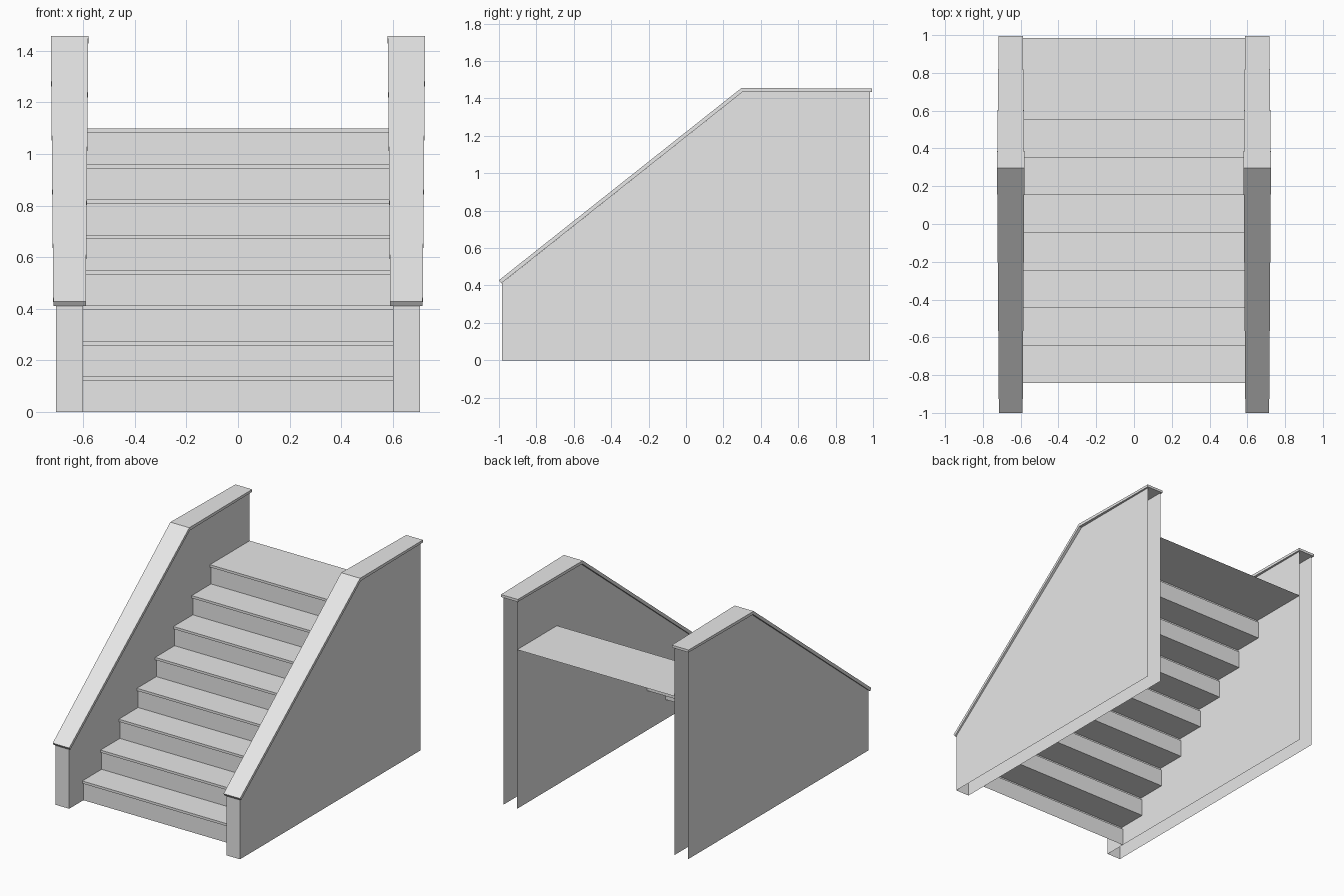
import bpy
import bmesh
from mathutils import Vector

cube = bpy.data.objects.get("Cube")
if cube:
    bpy.data.objects.remove(cube, do_unlink=True)

grey = bpy.data.materials.new("light_grey")
grey.use_nodes = True
colour = (0.8, 0.8, 0.8, 1)
grey.diffuse_color = colour
grey.node_tree.nodes["Principled BSDF"].inputs["Base Color"].default_value = colour


def finish(name, bm):
    """Turn a bmesh into a named grey object."""
    mesh = bpy.data.meshes.new(name)
    bm.to_mesh(mesh)
    bm.free()
    mesh.materials.append(grey)
    obj = bpy.data.objects.new(name, mesh)
    bpy.context.collection.objects.link(obj)
    return obj


# Staircase: one folded sheet of risers, nosings and treads
STEPS, RISE, RUN = 8, 0.1373, 0.199
FRONT, NOSE, LIP = -0.842, 0.012, 0.017
HALF_WIDTH, BACK = 0.6, 0.985
profile = [(FRONT + NOSE, 0)]
for i in range(STEPS):
    y, z = FRONT + i * RUN, (i + 1) * RISE
    end = BACK if i == STEPS - 1 else y + RUN + NOSE
    profile += [(y + NOSE, z - LIP), (y, z - LIP), (y, z), (end, z)]
bm = bmesh.new()
rows = [[bm.verts.new((x, y, z)) for x in (-HALF_WIDTH, HALF_WIDTH)] for y, z in profile]
for a, b in zip(rows, rows[1:]):
    bm.faces.new((a[0], a[1], b[1], b[0]))
finish("stair_steps", bm)


def side_wall(name, side):
    """Hollow wall: two side sheets and a front panel, open below and behind."""
    outline = [(-BACK, 0), (-BACK, 0.413), (0.303, 1.435), (BACK, 1.435), (BACK, 0)]
    bm = bmesh.new()
    inner, outer = [[bm.verts.new((side * x, y, z)) for y, z in outline] for x in (0.6, 0.705)]
    bm.faces.new(inner if side > 0 else inner[::-1])
    bm.faces.new(outer[::-1] if side > 0 else outer)
    panel = (inner[0], outer[0], outer[1], inner[1])
    bm.faces.new(panel if side > 0 else panel[::-1])
    finish(name, bm)


def handrail(name, side):
    """Thin sloping cap, slightly wider at the bend."""
    centre = 0.6525
    stations = [  # top point, bottom point, half width
        ((-1.0, 0.428), (-0.988, 0.411), 0.063),
        ((0.297, 1.456), (0.303, 1.435), 0.0725),
        ((0.995, 1.452), (0.995, 1.435), 0.064),
    ]
    bm = bmesh.new()
    rings = []
    for top, bottom, half in stations:
        corners = [(-half, top), (half, top), (half, bottom), (-half, bottom)]
        rings.append([bm.verts.new(Vector((side * centre + x, *p))) for x, p in corners])
    for a, b in zip(rings, rings[1:]):
        for i in range(4):
            j = (i + 1) % 4
            bm.faces.new((a[i], a[j], b[j], b[i]))
    bm.faces.new(rings[0])
    bm.faces.new(rings[-1][::-1])
    bmesh.ops.recalc_face_normals(bm, faces=bm.faces)
    finish(name, bm)


for label, side in (("left", 1), ("right", -1)):
    side_wall(label + "_wall", side)
    handrail(label + "_handrail", side)
